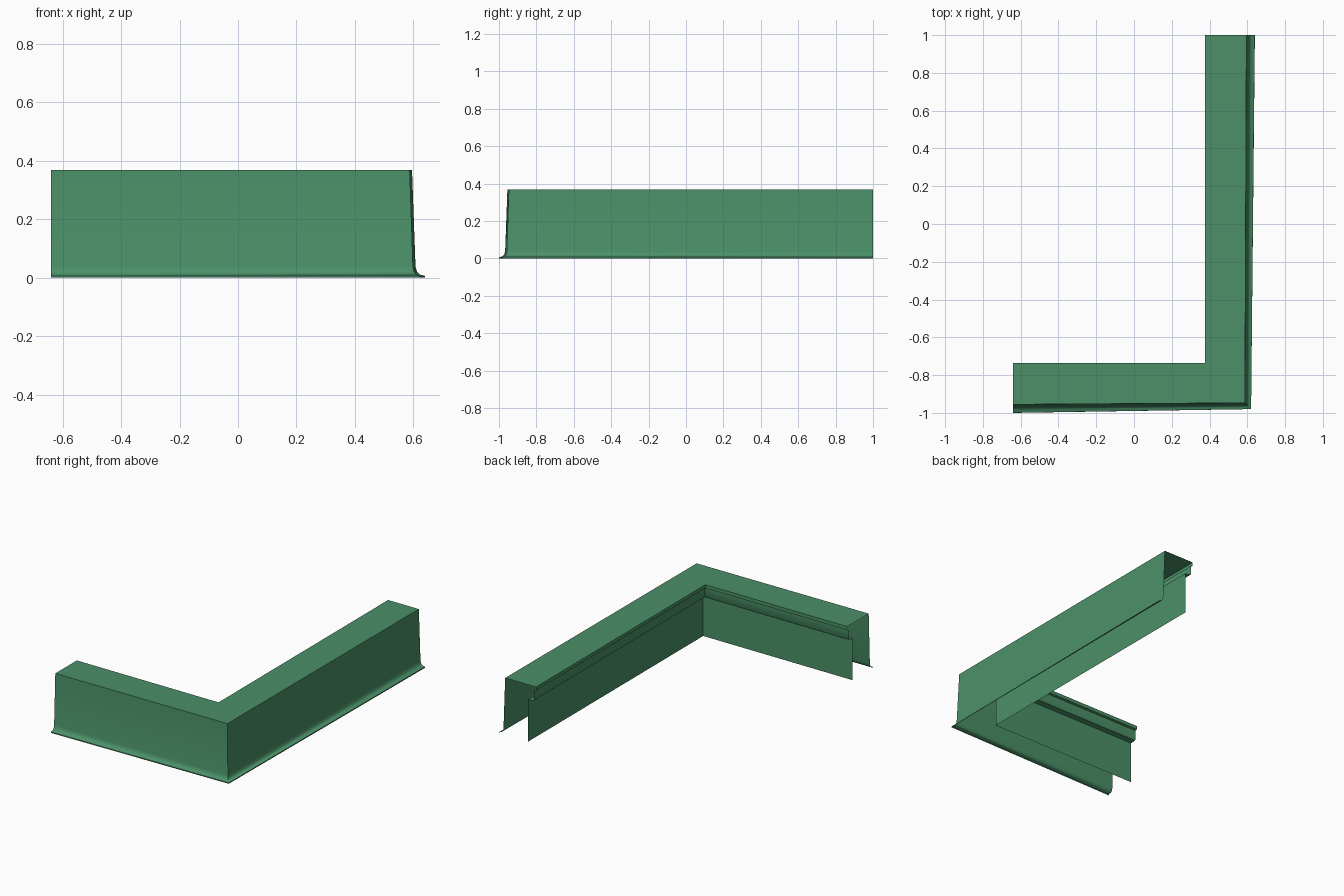
import bpy
import bmesh
import math

cube = bpy.data.objects.get("Cube")
if cube:
    bpy.data.objects.remove(cube)

green = bpy.data.materials.new("painted green metal")
green.use_nodes = True
colour = (0.07, 0.28, 0.14, 1)
green.diffuse_color = colour
green.node_tree.nodes["Principled BSDF"].inputs["Base Color"].default_value = colour

# Inner top edges of the two arms, and their far ends
INNER_X, INNER_Y = 0.375, -0.735
LEFT_END, BACK_END = -0.64, 1.0


def sweep(name, profile):
    """Sheet along both arms; each point is (distance out at corner, at ends, height)."""
    bm = bmesh.new()
    rows = []
    for corner, end, z in profile:
        rows.append([bm.verts.new(p) for p in (
            (LEFT_END, INNER_Y - end, z),
            (INNER_X + corner, INNER_Y - corner, z),
            (INNER_X + end, BACK_END, z))])
    for low, high in zip(rows, rows[1:]):
        for i in range(2):
            bm.faces.new((low[i], low[i + 1], high[i + 1], high[i]))
    mesh = bpy.data.meshes.new(name)
    bm.to_mesh(mesh)
    bm.free()
    mesh.materials.append(green)
    obj = bpy.data.objects.new(name, mesh)
    bpy.context.collection.objects.link(obj)
    bpy.ops.object.select_all(action="DESELECT")
    obj.select_set(True)
    bpy.context.view_layer.objects.active = obj
    bpy.ops.object.shade_smooth_by_angle(angle=math.radians(35))
    return obj


# Leaning outer wall with its flared drip lip
sweep("outer_wall", [
    (0.245, 0.265, 0.0),
    (0.245, 0.264, 0.006),
    (0.234, 0.246, 0.011),
    (0.227, 0.237, 0.020),
    (0.223, 0.232, 0.038),
    (0.212, 0.220, 0.368)])

# Flat cap
sweep("top_cap", [(0.212, 0.220, 0.368), (0, 0, 0.368)])

# Stepped rail under the inner edge of the cap
sweep("inner_rail", [
    (d, d, z) for d, z in (
        (0, 0.368), (0, 0.345), (0.012, 0.340),
        (0.012, 0.285), (0.018, 0.275), (0.055, 0.272))])

# Plain inner wall down to the ground
sweep("inner_wall", [(0.055, 0.055, 0.272), (0.055, 0.055, 0)])
